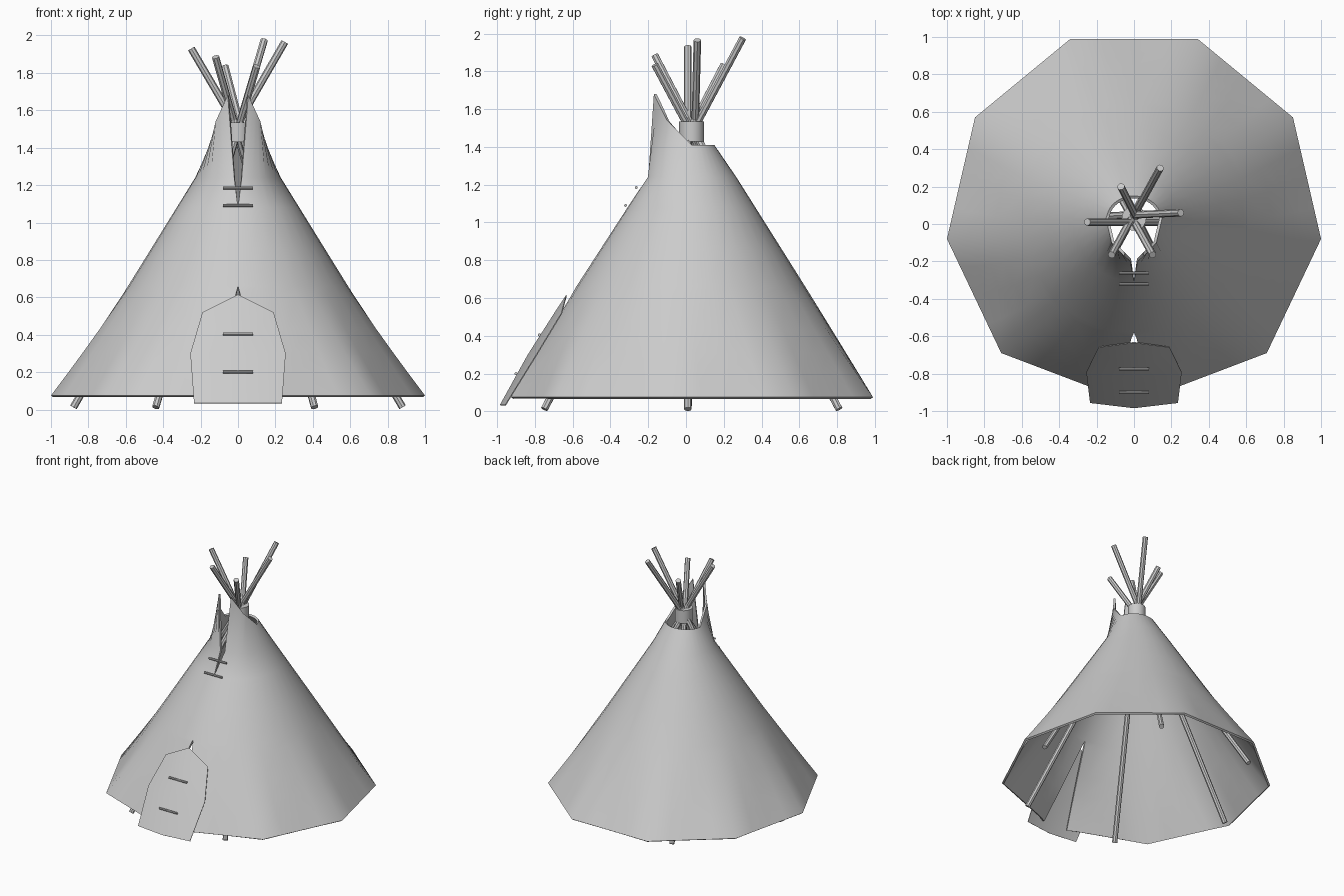
import bpy
from math import radians, sin, cos
from mathutils import Vector

cube = bpy.data.objects.get("Cube")
if cube:
    bpy.data.objects.remove(cube, do_unlink=True)

canvas = bpy.data.materials.new("plain_grey")
canvas.use_nodes = True
GREY = (0.6, 0.6, 0.6, 1)
canvas.diffuse_color = GREY
canvas.node_tree.nodes["Principled BSDF"].inputs["Base Color"].default_value = GREY


def select_only(obj):
    bpy.ops.object.select_all(action="DESELECT")
    obj.select_set(True)
    bpy.context.view_layer.objects.active = obj


def finish(obj, angle):
    obj.data.materials.append(canvas)
    select_only(obj)
    bpy.ops.object.shade_smooth_by_angle(angle=radians(angle))


def half_sheet(name, verts, faces, thickness):
    """Cloth panel: the +x half is mirrored and given thickness."""
    mesh = bpy.data.meshes.new(name)
    mesh.from_pydata(verts, [], faces)
    obj = bpy.data.objects.new(name, mesh)
    bpy.context.collection.objects.link(obj)
    select_only(obj)
    obj.modifiers.new("Mirror", "MIRROR")
    solid = obj.modifiers.new("Solidify", "SOLIDIFY")
    solid.thickness = thickness
    solid.offset = -1
    for mod in ("Mirror", "Solidify"):
        bpy.ops.object.modifier_apply(modifier=mod)
    finish(obj, 60)


def rod(name, start, end, radius, sides=8):
    a, b = Vector(start), Vector(end)
    bpy.ops.mesh.primitive_cylinder_add(vertices=sides, radius=radius,
                                        depth=(b - a).length, location=(a + b) / 2)
    obj = bpy.context.object
    obj.name = name
    obj.rotation_euler = (b - a).to_track_quat("Z", "Y").to_euler()
    finish(obj, 30)


def along(points, t):
    """Point at parameter t (in whole segments) of a polyline."""
    i = min(int(t), len(points) - 2)
    return Vector(points[i]).lerp(Vector(points[i + 1]), t - i)


# Cover: nine-sided hem blending into a round cone, split down the front
COLS = 18
HEM = [(0, -0.96), (0.71, -0.69), (1, -0.08), (0.85, 0.57), (0.34, 0.99), (-0.34, 0.99)]
FLAP = [(0.055, -0.17, 1.68), (0.12, -0.10, 1.54), (0.15, 0.03, 1.41)]
# height of each row and half-width of the front gap there
ROWS = [(0.075, 0.115), (0.2, 0.09), (0.31, 0.068), (0.43, 0.045), (0.615, 0.012),
        (0.66, 0), (0.86, 0), (1.08, 0), (1.24, 0.02)]


def cover_point(z, gap, j):
    a = radians(-90 + 10 * j)
    up = (z - 0.075) / 1.335
    r = 1 - 0.87 * up
    mid = 0.02 + 0.012 * up
    ring = Vector((0.95 * r * cos(a), mid + 0.98 * r * sin(a)))
    hem = along(HEM, j / 4)
    hem = Vector((hem.x * r, mid + (hem.y - 0.02) * r))
    p = hem.lerp(ring, min(1, (z - 0.075) / 0.6))
    if j == 0:
        return (gap, p.y + 0.3 * gap, z)
    return (0 if j == COLS else p.x, p.y, z)


verts = [cover_point(z, gap, j) for z, gap in ROWS for j in range(COLS + 1)]
# top rim: raised smoke flap at the front, level collar at the back
for j in range(COLS + 1):
    if j <= 4:
        verts.append(along(FLAP, j / 4))
    elif j <= 9:
        verts.append(along(FLAP, 1 + (j - 4) / 5))
    else:
        a = radians(-90 + 10 * j)
        verts.append((0 if j == COLS else 0.145 * cos(a), 0.03 + 0.12 * sin(a), 1.41))
W = COLS + 1
faces = [(i * W + j, i * W + j + 1, (i + 1) * W + j + 1, (i + 1) * W + j)
         for i in range(len(ROWS)) for j in range(COLS)]
half_sheet("cover", verts, faces, 0.016)

# Door flap hanging in front of the opening
door = [(0, -0.985, 0.035), (0.235, -0.957, 0.035), (0.255, -0.793, 0.30), (0, -0.838, 0.30),
        (0.19, -0.66, 0.52), (0, -0.698, 0.52), (0, -0.635, 0.615)]
half_sheet("door_flap", door, [(0, 1, 2, 3), (3, 2, 4, 5), (5, 4, 6)], 0.005)

# Lacing pins across the front seam and the door
for n, (y, z) in enumerate([(-0.263, 1.185), (-0.32, 1.09), (-0.776, 0.405), (-0.9, 0.2)]):
    rod(f"lacing_pin_{n + 1}", (-0.08, y, z), (0.08, y, z), 0.008)

# Poles crossing at the top
POLES = [((-0.44, -0.75), (0.14, 0.30, 1.975)), ((0.41, -0.75), (-0.07, 0.20, 1.835)),
         ((-0.88, 0.01), (0.25, 0.06, 1.965)), ((0.88, 0.01), (-0.25, 0.01, 1.93)),
         ((0.41, 0.81), (-0.12, -0.165, 1.885)), ((-0.44, 0.81), (0.10, -0.165, 1.835))]
for n, (foot, tip) in enumerate(POLES):
    rod(f"pole_{n + 1}", (*foot, 0.012), tip, 0.02)

# Rope binding around the crossing
rod("pole_binding", (0, 0.03, 1.43), (0, 0.03, 1.535), 0.066, 20)
